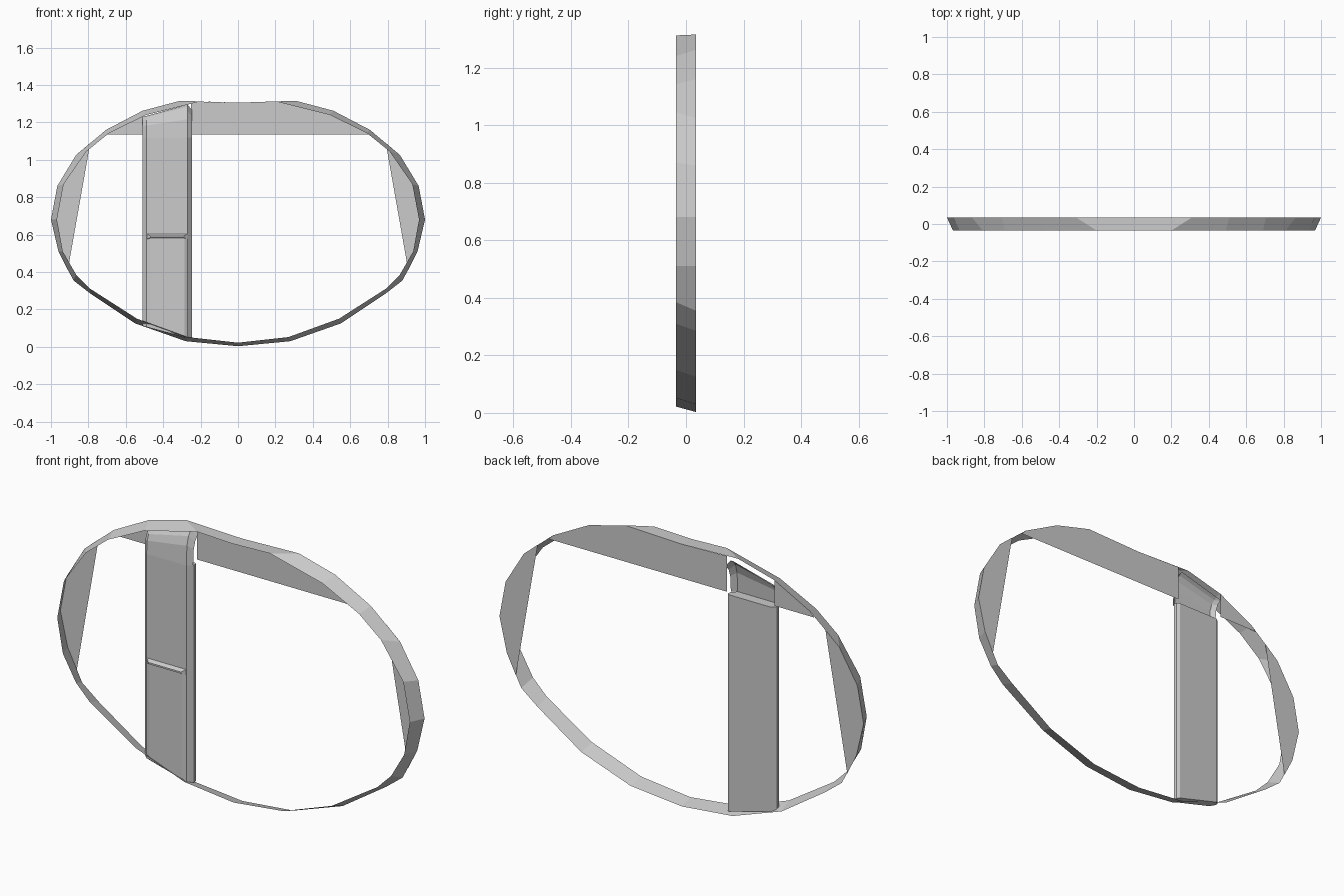
import bpy, bmesh

if "Cube" in bpy.data.objects:
    bpy.data.objects.remove(bpy.data.objects["Cube"])

YF, YB = -0.035, 0.035


def make(name, verts, faces):
    me = bpy.data.meshes.new(name)
    me.from_pydata(verts, [], faces)
    bm = bmesh.new()
    bm.from_mesh(me)
    bmesh.ops.recalc_face_normals(bm, faces=bm.faces)
    bm.to_mesh(me)
    bm.free()
    ob = bpy.data.objects.new(name, me)
    bpy.context.collection.objects.link(ob)
    return ob


def loft(name, rows, cap=False, closed=False):
    """Skin equal-length rows of points with quads."""
    n = len(rows[0])
    verts = [p for r in rows for p in r]
    faces = []
    for i in range(len(rows) - 1):
        for j in range(n if closed else n - 1):
            k = (j + 1) % n
            faces.append((i * n + j, i * n + k, (i + 1) * n + k, (i + 1) * n + j))
    if cap:
        faces += [tuple(range(n)), tuple(range((len(rows) - 1) * n, len(rows) * n))]
    return make(name, verts, faces)


def mirrored(half):
    # half runs from bottom centre to top centre on +x
    return half + [(-x, z) for x, z in half[-2:0:-1]]


# Oval rim: tapering band between a large back outline and a smaller front one
back_half = [(0, .003), (.28, .03), (.55, .125), (.79, .285), (.88, .355), (.96, .51),
             (1, .68), (.966, .86), (.866, 1.025), (.705, 1.16), (.51, 1.262),
             (.31, 1.315), (0, 1.305)]
front_half = [(0, .022), (.27, .052), (.54, .15), (.79, .31), (.865, .385), (.937, .51),
              (.968, .68), (.932, .87), (.81, 1.045), (.69, 1.142), (.49, 1.24),
              (.20, 1.312), (0, 1.305)]
loft("oval_rim", [[(x, YB, z) for x, z in mirrored(back_half)],
                  [(x, YF, z) for x, z in mirrored(front_half)]], closed=True)

# Side panels: flat segments at the back of the rim
side = [(.79, 1.09)] + back_half[8:4:-1] + [(.91, .41)]
for s, nm in ((1, "right"), (-1, "left")):
    make(nm + "_side_panel", [(s * x, YB, z) for x, z in side], [range(len(side))])

# Top panel in two pieces, leaving an opening behind the strap
right = [(-.25, 1.135), (.73, 1.135)] + back_half[9:12] + [(0, 1.305), (-.25, 1.312)]
left = [(-.73, 1.135), (-.51, 1.135), (-.51, 1.262), (-.705, 1.16)]
for nm, pts in (("top_panel_long", right), ("top_panel_short", left)):
    make(nm, [(x, YB, z) for x, z in pts], [range(len(pts))])


def rim_z(x):
    # strap foot follows the slope of the rim
    return .04 + (-.245 - x) * .27


# Vertical strap with chamfered long edges
section = [(-.488, -.02), (-.27, -.02), (-.245, .005), (-.247, .022),
           (-.262, .03), (-.488, .03), (-.51, .015), (-.51, -.002)]
loft("strap", [[(x, y, rim_z(x)) for x, y in section],
               [(x, y, 1.12) for x, y in section]], cap=True, closed=True)

# Strap top curling back towards the rim
curl = [(-.02, 1.12), (-.015, .55), (-.003, .8), (.015, .94), (.034, 1)]
xs = [(-.51, .018, 1.23), (-.488, 0, 1.235), (-.27, 0, 1.295), (-.245, .018, 1.265)]
rows = []
for i, (y, t) in enumerate(curl):
    t = 0 if i == 0 else t
    rows.append([(x, min(y + dy, .035), 1.12 + (top - 1.12) * t) for x, dy, top in xs])
loft("strap_curl", rows)

# Raised lower plate with bevelled sides
lo = [(-.485, -.019), (-.468, -.028), (-.287, -.028), (-.27, -.019)]
loft("lower_plate", [[(x, y, rim_z(x) + .008) for x, y in lo],
                     [(x, y, .585) for x, y in lo]], cap=True, closed=True)

# Lip across the top of the lower plate
lip = [(-.019, .605), (-.034, .592), (-.034, .584), (-.019, .576)]
loft("plate_lip", [[(-.488 + .02 * (y < -.03), y, z) for y, z in lip],
                   [(-.27 - .02 * (y < -.03), y, z) for y, z in lip]],
     cap=True, closed=True)
